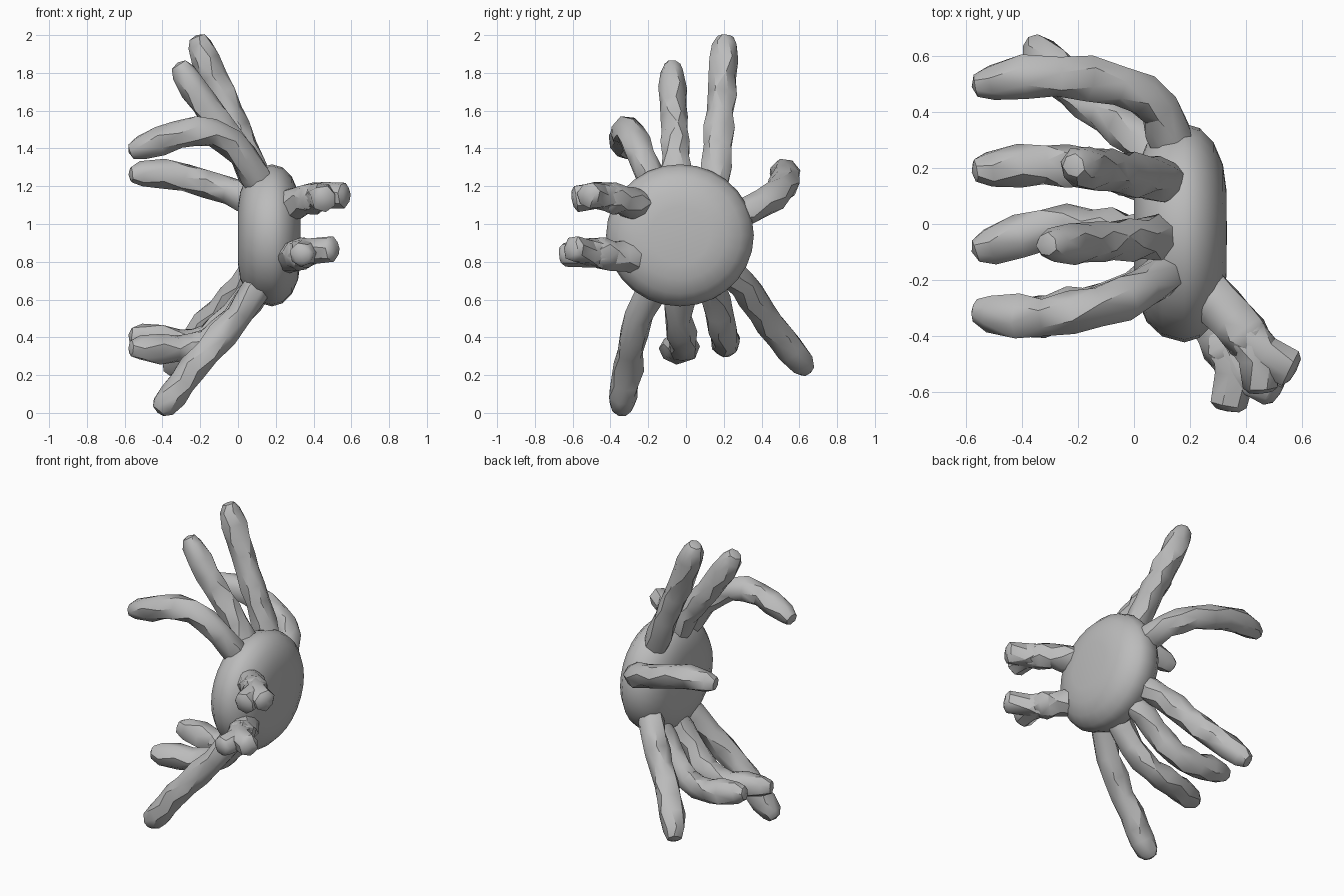
import bpy, bmesh, math, random
from mathutils import Vector

if "Cube" in bpy.data.objects:
    bpy.data.objects.remove(bpy.data.objects["Cube"])
random.seed(4)

grey = bpy.data.materials.new("plain grey")
grey.use_nodes = True
grey.diffuse_color = (0.5, 0.5, 0.5, 1)
grey.node_tree.nodes["Principled BSDF"].inputs["Base Color"].default_value = (0.5, 0.5, 0.5, 1)


def finish(name, bm, angle):
    bmesh.ops.recalc_face_normals(bm, faces=bm.faces)
    mesh = bpy.data.meshes.new(name)
    bm.to_mesh(mesh)
    bm.free()
    mesh.materials.append(grey)
    ob = bpy.data.objects.new(name, mesh)
    bpy.context.collection.objects.link(ob)
    bpy.ops.object.select_all(action='DESELECT')
    ob.select_set(True)
    bpy.context.view_layer.objects.active = ob
    bpy.ops.object.shade_smooth_by_angle(angle=math.radians(angle))


def skin(bm, rings, start, end):
    """Join successive rings with quads and close both ends on a point."""
    n = len(rings[0])
    for a, b in zip(rings, rings[1:]):
        for i in range(n):
            j = (i + 1) % n
            bm.faces.new((a[i], a[j], b[j], b[i]))
    for ring, centre in ((rings[0], start), (rings[-1], end)):
        tip = bm.verts.new(centre)
        for i in range(n):
            bm.faces.new((ring[i], ring[(i + 1) % n], tip))


def spline(pts, t):
    """Catmull-Rom point at t in 0..1."""
    p = [pts[0] * 2 - pts[1]] + pts + [pts[-1] * 2 - pts[-2]]
    s = min(t, 0.99999) * (len(pts) - 1)
    k = int(s)
    u = s - k
    a, b, c, d = p[k:k + 4]
    return 0.5 * (2 * b + (c - a) * u + (2 * a - 5 * b + 4 * c - d) * u * u
                  + (3 * b - a - 3 * c + d) * u ** 3)


def limb(name, coords, radius=0.077, stations=9, sides=7):
    """Knobbly faceted tube with a blunt rounded tip."""
    pts = [Vector(c) for c in coords]
    bm = bmesh.new()
    rings = []
    # evenly spaced stations, with a tighter one to round the tip
    ts = [0.93 * i / (stations - 1) for i in range(stations)] + [0.985]
    for k, t in enumerate(ts):
        c = spline(pts, t)
        d = (spline(pts, min(1, t + 0.02)) - spline(pts, max(0, t - 0.02))).normalized()
        u = d.cross(Vector((0.15, 0.95, 0.2))).normalized()
        v = d.cross(u)
        r = radius * (1.04 if k % 2 else 0.95)
        if k == stations - 1:
            r = radius * 0.86
        if k == stations:
            r = radius * 0.55
        ring = []
        for i in range(sides):
            a = math.tau * (i + 0.35 * (k % 2)) / sides
            rr = r * random.uniform(0.92, 1.08)
            ring.append(bm.verts.new(c + (u * math.cos(a) + v * math.sin(a)) * rr))
        rings.append(ring)
    skin(bm, rings, pts[0], pts[-1])
    bmesh.ops.triangulate(bm, faces=bm.faces)
    finish(name, bm, 32)


# Body: thick rounded disc turned about the x axis, slightly wider than tall
profile = [(0.0, 0.15), (0.012, 0.23), (0.045, 0.305), (0.10, 0.355), (0.18, 0.376),
           (0.235, 0.36), (0.285, 0.31), (0.318, 0.235), (0.33, 0.15)]
bm = bmesh.new()
centre = Vector((0, -0.032, 0.94))
rings = [[bm.verts.new(centre + Vector((x, 1.04 * r * math.cos(math.tau * i / 28),
                                        r * math.sin(math.tau * i / 28))))
          for i in range(28)] for x, r in profile]
skin(bm, rings, centre, centre + Vector((0.332, 0, 0)))
finish("body_disc", bm, 40)

# Eight legs fanned around the rim, sweeping towards -x
legs = {
    "upper_front_leg": [(0.14, -0.15, 1.16), (0.05, -0.22, 1.33), (-0.08, -0.28, 1.46),
                        (-0.24, -0.32, 1.49), (-0.40, -0.335, 1.445), (-0.58, -0.31, 1.38)],
    "top_front_leg": [(0.13, -0.05, 1.18), (0.02, -0.05, 1.37), (-0.09, -0.06, 1.51),
                      (-0.20, -0.07, 1.67), (-0.32, -0.075, 1.855)],
    "top_back_leg": [(0.13, 0.15, 1.18), (0.025, 0.17, 1.43), (-0.06, 0.18, 1.62),
                     (-0.15, 0.20, 1.82), (-0.22, 0.21, 2.0)],
    "upper_back_leg": [(0.15, 0.23, 1.03), (0.10, 0.39, 1.10), (0.0, 0.475, 1.16),
                       (-0.18, 0.52, 1.215), (-0.38, 0.525, 1.27), (-0.58, 0.49, 1.26)],
    "lower_back_leg": [(0.13, 0.20, 0.79), (0.02, 0.31, 0.67), (-0.12, 0.41, 0.52),
                       (-0.25, 0.52, 0.37), (-0.37, 0.65, 0.215)],
    "bottom_back_leg": [(0.13, 0.13, 0.69), (0.0, 0.17, 0.55), (-0.12, 0.20, 0.42),
                        (-0.25, 0.21, 0.37), (-0.40, 0.21, 0.385), (-0.58, 0.185, 0.415)],
    "bottom_front_leg": [(0.13, -0.03, 0.69), (0.0, -0.04, 0.52), (-0.12, -0.02, 0.40),
                         (-0.25, -0.01, 0.345), (-0.40, -0.04, 0.34), (-0.58, -0.10, 0.345)],
    "lower_front_leg": [(0.16, -0.12, 0.74), (0.02, -0.235, 0.54), (-0.12, -0.285, 0.37),
                        (-0.25, -0.31, 0.22), (-0.34, -0.33, 0.10), (-0.425, -0.345, 0.0)],
}
for name, path in legs.items():
    limb(name, path)

# Two short arms reaching forward, each ending in two broad fingers
arms = {
    "upper": [(0.25, -0.24, 1.10), (0.36, -0.35, 1.13), (0.44, -0.45, 1.15),
              (0.58, -0.525, 1.155), (0.455, -0.605, 1.13)],
    "lower": [(0.25, -0.27, 0.82), (0.31, -0.40, 0.835), (0.36, -0.50, 0.85),
              (0.52, -0.61, 0.87), (0.335, -0.67, 0.835)],
}
for level, (root, elbow, palm, outer, inner) in arms.items():
    limb(level + "_arm", [root, elbow, palm], 0.086, 5)
    for side, tip in (("outer", outer), ("inner", inner)):
        limb(f"{level}_{side}_finger", [elbow, palm, tip], 0.078, 4)
